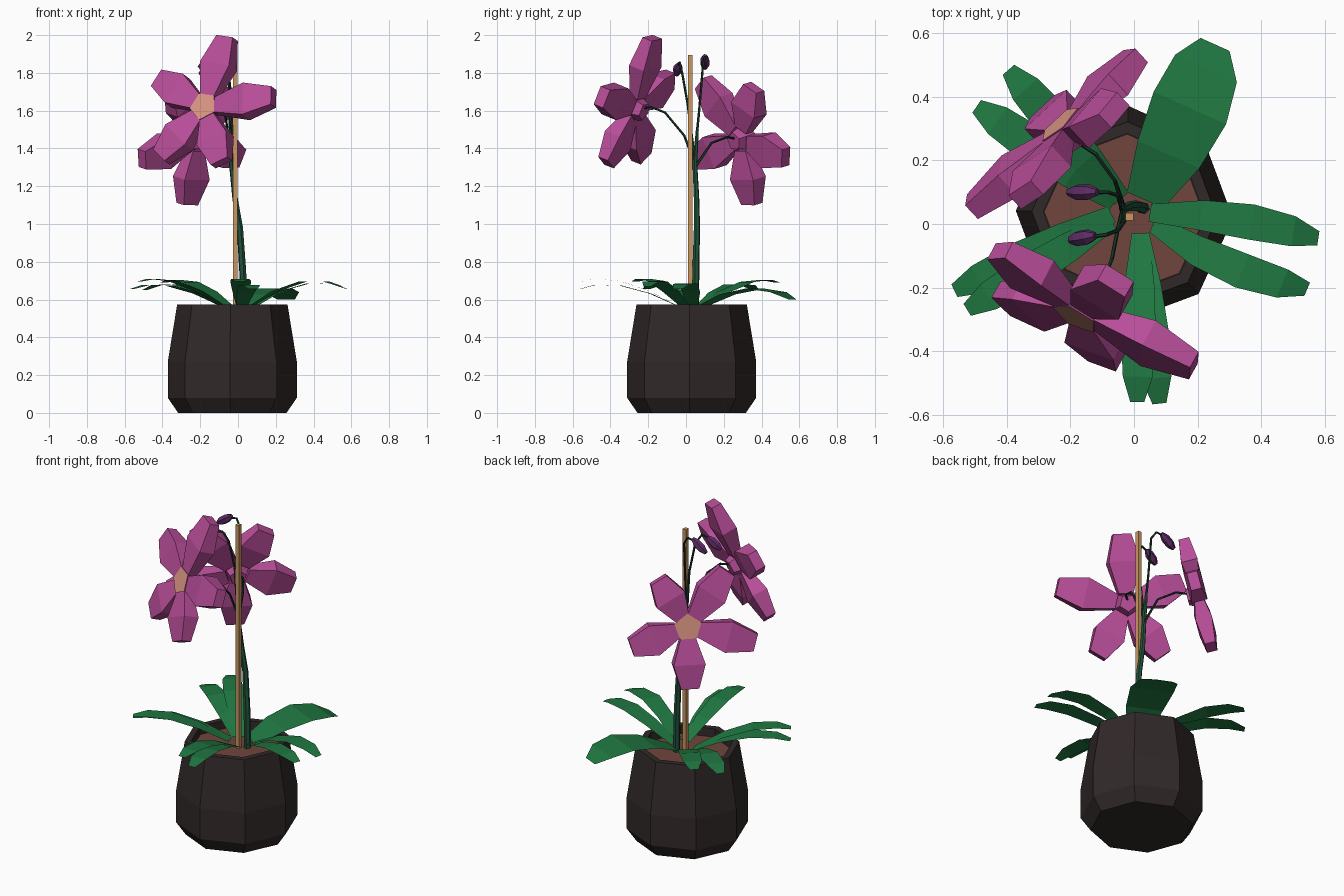
import bpy, bmesh, math
from mathutils import Vector as V

if "Cube" in bpy.data.objects:
    bpy.data.objects.remove(bpy.data.objects["Cube"])


def material(name, rgb):
    m = bpy.data.materials.new(name)
    m.diffuse_color = (*rgb, 1)
    m.use_nodes = True
    m.node_tree.nodes["Principled BSDF"].inputs["Base Color"].default_value = m.diffuse_color
    return m


POT = material("dark_brown_pot", (.031, .022, .022))
SOIL = material("brown_soil", (.16, .06, .045))
WOOD = material("tan_wood", (.58, .31, .12))
LEAF = material("leaf_green", (.014, .185, .053))
STEM = material("stem_green", (.015, .085, .043))
TWIG = material("dark_twig_green", (.010, .035, .022))
PETAL = material("orchid_pink", (.48, .075, .32))
HEART = material("peach_center", (.70, .30, .22))
BUD = material("bud_purple", (.11, .025, .13))


def finish(bm, name, mats, fix=True):
    if fix:
        bmesh.ops.recalc_face_normals(bm, faces=bm.faces)
    me = bpy.data.meshes.new(name)
    bm.to_mesh(me)
    bm.free()
    for m in mats:
        me.materials.append(m)
    ob = bpy.data.objects.new(name, me)
    bpy.context.collection.objects.link(ob)
    return ob


def loft(bm, rings):
    """Bridge equal-sized closed rings of points; return end caps."""
    vs = [[bm.verts.new(p) for p in r] for r in rings]
    n = len(vs[0])
    for a, b in zip(vs, vs[1:]):
        for i in range(n):
            j = (i + 1) % n
            bm.faces.new((a[i], a[j], b[j], b[i]))
    return bm.faces.new(vs[0][::-1]), bm.faces.new(vs[-1])


def circle(c, u, w, r, n, start=0):
    return [c + r * (u * math.cos(start + i * math.tau / n) +
                     w * math.sin(start + i * math.tau / n)) for i in range(n)]


def tube(name, path, radii, sides, mat):
    pts = [V(p) for p in path]
    bm, rings = bmesh.new(), []
    for i, p in enumerate(pts):
        d = (pts[min(i + 1, len(pts) - 1)] - pts[max(i - 1, 0)]).normalized()
        ref = V((0, 1, 0)) if abs(d.y) < .9 else V((1, 0, 0))
        u = ref.cross(d).normalized()
        rings.append(circle(p, u, d.cross(u), radii[i], sides, math.pi / 4))
    loft(bm, rings)
    return finish(bm, name, [mat])


# Octagonal pot with a hollow rim, and the soil inside
X, Y = V((1, 0, 0)), V((0, 1, 0))
bm = bmesh.new()
loft(bm, [circle(V((-.03, .03, z)), X, Y, r, 8, math.radians(-2)) for r, z in
          ((.287, 0), (.342, .08), (.342, .27), (.292, .575), (.255, .575), (.255, .5))])
finish(bm, "pot", [POT])
bm = bmesh.new()
loft(bm, [circle(V((-.03, .03, z)), X, Y, .253, 8, math.radians(-2)) for z in (.502, .525)])
finish(bm, "soil", [SOIL])

# Support stick
tube("support_stick", [(-.014, .023, .5), (-.014, .023, 1.895)], [.017, .017], 4, WOOD)

# Main stem and its thin branches
tube("main_stem", [(.03, .05, .51), (.025, .052, .75), (.01, .058, .98), (-.015, .056, 1.13),
                   (-.035, .047, 1.32), (-.04, .06, 1.5)],
     [.020, .019, .017, .015, .013, .008], 6, STEM)
BRANCHES = {
    "front_flower_branch": [(-.035, .045, 1.33), (-.05, -.01, 1.47), (-.07, -.11, 1.59),
                            (-.1, -.19, 1.62), (-.16, -.24, 1.61)],
    "back_flower_branch": [(-.03, .047, 1.3), (-.06, .135, 1.43), (-.12, .22, 1.46),
                           (-.21, .28, 1.45)],
    "back_bud_branch": [(-.038, .05, 1.4), (-.045, .07, 1.6), (-.05, .09, 1.84),
                        (-.08, .1, 1.885), (-.12, .1, 1.88)],
    "front_bud_branch": [(-.035, .045, 1.35), (-.03, .01, 1.63), (-.05, -.02, 1.8),
                         (-.085, -.033, 1.855), (-.13, -.04, 1.842)],
}
for name, path in BRANCHES.items():
    tube(name, path, [.008] + [.0065] * (len(path) - 1), 5, TWIG)

# Closed buds
for name, a, b in (("back_bud", (-.115, .1, 1.89), (-.207, .1, 1.825)),
                   ("front_bud", (-.122, -.037, 1.848), (-.202, -.05, 1.79))):
    a, b = V(a), V(b)
    tube(name, [a.lerp(b, t) for t in (0, .3, .7, 1)], [.012, .025, .025, .012], 6, BUD)

# Arching leaves: base, tip, widest half width, peak height, sideways bow
LEAVES = [
    ((.035, .075, .56), (.255, .565, .60), .125, .66, -.01),
    ((.05, .035, .56), (.58, -.045, .655), .056, .69, .02),
    ((.06, 0, .56), (.545, -.205, .67), .056, .70, -.028),
    ((.02, -.03, .56), (.08, -.565, .655), .055, .68, 0),
    ((.02, -.03, .56), (.01, -.56, .695), .055, .705, 0),
    ((-.07, .03, .56), (-.565, -.21, .655), .055, .68, 0),
    ((-.07, .01, .56), (-.525, -.27, .695), .055, .705, 0),
    ((-.04, .08, .56), (-.395, .485, .69), .06, .70, 0),
    ((-.06, .07, .56), (-.495, .37, .65), .06, .685, 0),
]
for k, (base, tip, half, peak, bow) in enumerate(LEAVES):
    base, tip = V(base), V(tip)
    side = V((0, 0, 1)).cross(tip - base).normalized()
    bm, rows = bmesh.new(), []
    for t, w in ((0, .5), (.3, .85), (.6, 1), (.85, .85), (1, .4)):
        p = base.lerp(tip, t) + side * bow * 4 * t * (1 - t)
        bump = peak - (base.z * .35 + tip.z * .65)
        p.z += bump * (1 - ((t - .6) / (.6 if t < .6 else .4)) ** 2)
        rows.append([bm.verts.new(p + side * half * w * s) for s in (1, -1)])
    for a, b in zip(rows, rows[1:]):
        bm.faces.new((a[0], a[1], b[1], b[0]))
    finish(bm, f"leaf_{k + 1}", [LEAF], fix=False)


# Five-petalled flower: thick faceted petals around a pentagonal heart
def flower(name, c, n, tips):
    c, n = V(c), V(n).normalized()
    bm = bmesh.new()
    for t in tips:
        d = V(t) - c
        d -= n * d.dot(n) * .5
        length = d.length + .01
        d.normalize()
        w = n.cross(d).normalized()
        m = d.cross(w)
        rings = []
        for s, hw, ht in ((.06, .042, .026), (length * .6, .09, .047), (length, .051, .03)):
            p = c + d * s
            rings.append([p + w * hw * a + m * ht * b
                          for a, b in ((1, 1), (-1, 1), (-1, -1), (1, -1))])
        loft(bm, rings)
    u = V(tips[0]) - c
    u = (u - n * u.dot(n)).normalized()
    back, front = loft(bm, [circle(c + n * h, u, n.cross(u), r, 5, math.pi / 5)
                            for h, r in ((-.06, .05), (.032, .08))])
    front.material_index = 1
    finish(bm, name, [PETAL, HEART])


flower("front_flower", (-.17, -.27, 1.615), (-.46, -.82, .34),
       [(-.06, -.18, 1.975), (.18, -.44, 1.67), (-.085, -.41, 1.33),
        (-.395, -.23, 1.36), (-.42, -.10, 1.765)])
flower("back_flower", (-.215, .295, 1.45), (-.65, .70, .22),
       [(-.265, .345, 1.115), (0, .52, 1.355), (-.07, .36, 1.715),
        (-.34, .10, 1.745), (-.50, .06, 1.345)])
